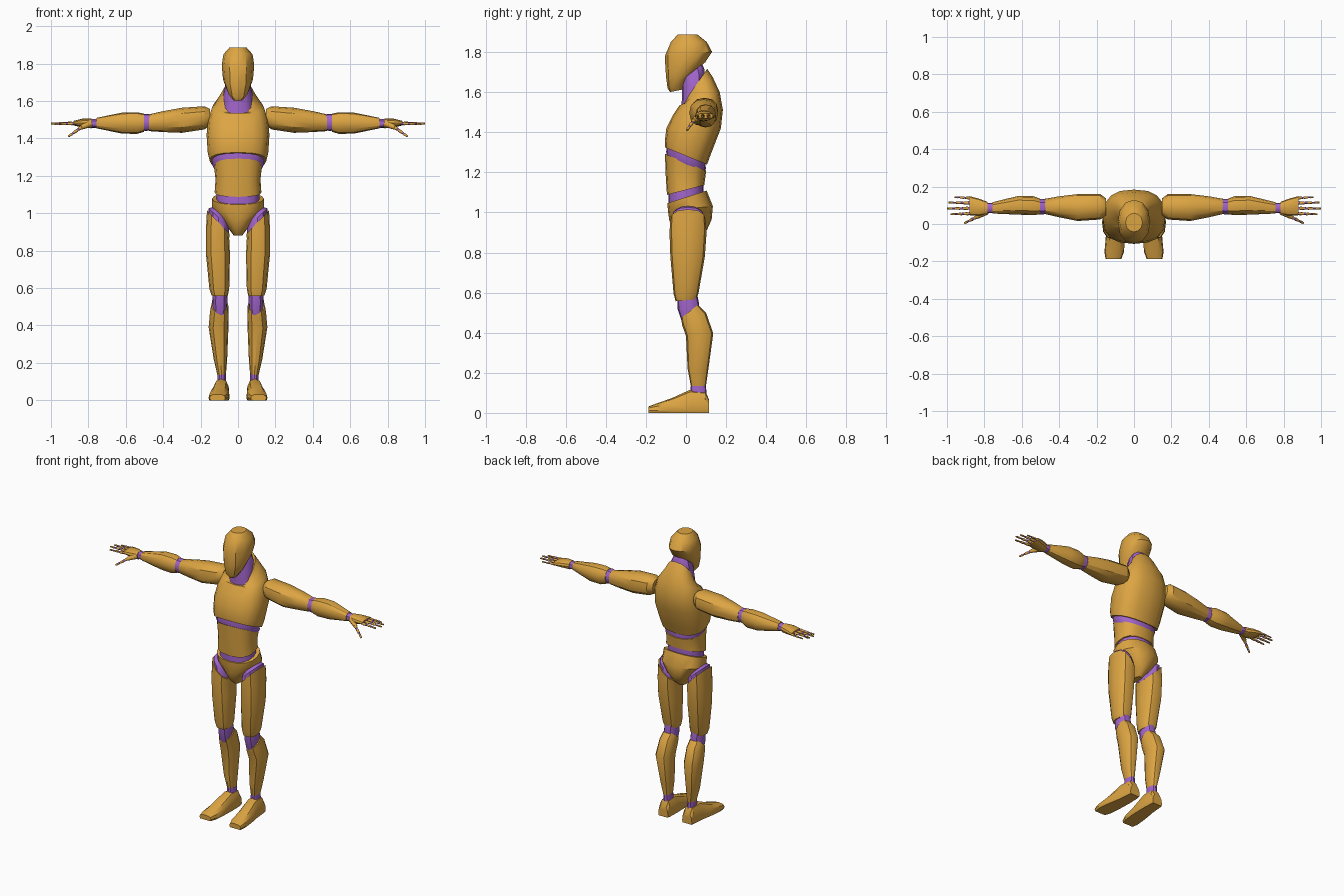
import bpy, bmesh, math
from mathutils import Vector


def material(name, rgb):
    m = bpy.data.materials.new(name)
    m.diffuse_color = (*rgb, 1)
    return m


GOLD = material("golden_shell", (0.72, 0.375, 0.055))
PURPLE = material("purple_joint", (0.36, 0.13, 0.60))


def finish(name, bm, mat, mirror, angle=32):
    bmesh.ops.recalc_face_normals(bm, faces=bm.faces)
    me = bpy.data.meshes.new(name)
    bm.to_mesh(me)
    bm.free()
    me.materials.append(mat)
    ob = bpy.data.objects.new(name, me)
    bpy.context.collection.objects.link(ob)
    bpy.ops.object.select_all(action='DESELECT')
    ob.select_set(True)
    bpy.context.view_layer.objects.active = ob
    bpy.ops.object.shade_smooth_by_angle(angle=math.radians(angle))
    if mirror:
        ob.modifiers.new("mirror", 'MIRROR').use_mirror_merge = False
    return ob


def loft(name, rings, mat, axis='z', n=12, power=2.3, mirror=False, floor=False):
    """Skin rings (centre xyz, radius a, radius b, slope a, slope b) along an axis."""
    bm = bmesh.new()
    loops = []
    for cx, cy, cz, ra, rb, *slope in rings:
        sa, sb = (slope + [0, 0])[:2]
        loop = []
        for i in range(n):
            t = 2 * math.pi * i / n
            c, s = math.cos(t), math.sin(t)
            a = ra * math.copysign(abs(c) ** (2 / power), c)
            b = rb * math.copysign(abs(s) ** (2 / power), s)
            d = sa * a + sb * b
            off = {'z': (a, b, d), 'x': (d, a, b), 'y': (a, d, b)}[axis]
            p = Vector((cx, cy, cz)) + Vector(off)
            if floor:
                p.z = max(p.z, 0)
            loop.append(bm.verts.new(p))
        loops.append(loop)
    for lo, hi in zip(loops, loops[1:]):
        for i in range(n):
            j = (i + 1) % n
            bm.faces.new((lo[i], lo[j], hi[j], hi[i]))
    bm.faces.new(loops[0])
    bm.faces.new(loops[-1])
    return finish(name, bm, mat, mirror)


# Head with the chin and jaw line sloping up to the back
loft("head", [
    (0, -0.045, 1.608, 0.028, 0.035, 0, 0.2),
    (0, -0.032, 1.655, 0.058, 0.060, 0, 0.6),
    (0, -0.002, 1.715, 0.080, 0.098, 0, 0.35),
    (0, 0.012, 1.790, 0.087, 0.118, 0, 0.1),
    (0, 0.014, 1.850, 0.078, 0.090),
    (0, 0.008, 1.887, 0.045, 0.050)], GOLD, power=2.1)

# Neck, leaning along the collar
loft("neck", [
    (0, 0.035, 1.580, 0.078, 0.058, 0, 1.3),
    (0, 0.035, 1.640, 0.077, 0.056, 0, 1.4),
    (0, 0.030, 1.700, 0.060, 0.050, 0, 0.8)], PURPLE)

# Rib cage rising into the shoulders and the back of the neck
loft("chest", [
    (0, 0.000, 1.282, 0.152, 0.105, 0, -0.41),
    (0, 0.010, 1.325, 0.162, 0.116, 0, -0.25),
    (0, 0.038, 1.420, 0.168, 0.136),
    (0, 0.060, 1.500, 0.160, 0.124, 0, 0.1),
    (0, 0.068, 1.568, 0.138, 0.100, 0, 0.33),
    (0, 0.058, 1.605, 0.098, 0.075, 0, 0.95),
    (0, 0.046, 1.630, 0.079, 0.060, 0, 1.45)], GOLD, n=16, power=2.5)

# Torso joints and the belly
loft("rib_joint", [
    (0, 0, 1.225, 0.118, 0.095, 0, -0.41),
    (0, 0, 1.262, 0.140, 0.099, 0, -0.41),
    (0, 0, 1.300, 0.140, 0.095, 0, -0.41)], PURPLE, n=16)
loft("belly", [
    (0, -0.002, 1.112, 0.125, 0.093, 0, 0.26),
    (0, -0.002, 1.180, 0.120, 0.099),
    (0, -0.002, 1.250, 0.128, 0.103, 0, -0.41)], GOLD, n=16, power=2.5)
loft("waist_joint", [
    (0, 0, 1.050, 0.115, 0.088, 0, 0.3),
    (0, 0, 1.130, 0.115, 0.088, 0, 0.26)], PURPLE, n=16)

# Pelvis tapering down to the crotch
loft("pelvis", [
    (0, 0.014, 0.880, 0.022, 0.050),
    (0, 0.018, 0.915, 0.048, 0.088),
    (0, 0.022, 0.965, 0.092, 0.106),
    (0, 0.022, 1.020, 0.138, 0.112, 0, 0.1),
    (0, 0.005, 1.078, 0.138, 0.098, 0, 0.32)], GOLD, n=16, power=2.3)

# Legs
loft("hip_joint", [
    (0.105, 0.010, 0.925, 0.056, 0.084, 0.95, 0),
    (0.103, 0.010, 0.975, 0.054, 0.082, 0.95, 0),
    (0.098, 0.010, 1.000, 0.040, 0.062, 0.8, 0)], PURPLE, mirror=True)
loft("thigh", [
    (0.098, 0.000, 0.562, 0.044, 0.052, 0, 0.1),
    (0.100, 0.000, 0.595, 0.053, 0.062),
    (0.107, 0.008, 0.780, 0.064, 0.086),
    (0.109, 0.010, 0.890, 0.062, 0.092, 0.4, 0),
    (0.106, 0.010, 0.953, 0.060, 0.090, 1.05, 0)], GOLD, mirror=True, power=2.5)
loft("knee", [
    (0.097, 0.020, 0.475, 0.036, 0.040, 0, 0.6),
    (0.097, 0.012, 0.530, 0.041, 0.054, 0, 0.2),
    (0.097, 0.006, 0.590, 0.038, 0.050)], PURPLE, mirror=True)
loft("shin", [
    (0.087, 0.062, 0.130, 0.022, 0.037),
    (0.094, 0.060, 0.220, 0.036, 0.052),
    (0.104, 0.068, 0.390, 0.053, 0.068, 0, 0.1),
    (0.100, 0.040, 0.470, 0.050, 0.060, 0, 0.5),
    (0.098, 0.018, 0.507, 0.046, 0.042, 0, 0.8)], GOLD, mirror=True)
loft("ankle", [
    (0.087, 0.062, 0.095, 0.024, 0.040),
    (0.087, 0.062, 0.138, 0.023, 0.038)], PURPLE, mirror=True)
loft("foot", [
    (0.088, 0.115, 0.012, 0.036, 0.055),
    (0.088, 0.095, 0.012, 0.040, 0.097),
    (0.090, 0.020, 0.012, 0.045, 0.103),
    (0.099, -0.070, 0.012, 0.052, 0.062),
    (0.106, -0.150, 0.012, 0.052, 0.034),
    (0.110, -0.188, 0.012, 0.042, 0.020)], GOLD, 'y', power=2.6, mirror=True, floor=True)

# Arms held straight out to the sides
loft("upper_arm", [
    (0.150, 0.092, 1.512, 0.045, 0.045),
    (0.180, 0.092, 1.510, 0.068, 0.062),
    (0.300, 0.088, 1.497, 0.072, 0.067),
    (0.400, 0.092, 1.490, 0.056, 0.056),
    (0.475, 0.094, 1.484, 0.041, 0.045)], GOLD, 'x', mirror=True)
loft("elbow", [
    (0.455, 0.094, 1.485, 0.036, 0.040),
    (0.490, 0.092, 1.486, 0.042, 0.046),
    (0.525, 0.094, 1.486, 0.038, 0.042)], PURPLE, 'x', mirror=True)
loft("forearm", [
    (0.502, 0.094, 1.484, 0.042, 0.048),
    (0.540, 0.098, 1.482, 0.051, 0.058),
    (0.620, 0.100, 1.482, 0.050, 0.056),
    (0.757, 0.086, 1.482, 0.030, 0.028)], GOLD, 'x', mirror=True)
loft("wrist", [
    (0.745, 0.086, 1.481, 0.027, 0.024),
    (0.795, 0.086, 1.480, 0.027, 0.023)], PURPLE, 'x', mirror=True)
loft("palm", [
    (0.783, 0.086, 1.480, 0.032, 0.026),
    (0.830, 0.090, 1.482, 0.046, 0.024),
    (0.880, 0.098, 1.482, 0.051, 0.012)], GOLD, 'x', mirror=True)

# Fingers and thumb: shell segments alternating with joints
shells, joints = bmesh.new(), bmesh.new()


def segment(bm, p, q, r1, r2):
    d = q - p
    res = bmesh.ops.create_cone(bm, cap_ends=True, segments=8, radius1=r1, radius2=r2, depth=d.length)
    rot = d.to_track_quat('Z', 'Y')
    for v in res['verts']:
        v.co = rot @ v.co + (p + q) / 2


digits = [((0.872, 0.056, 1.480), (0.980, 0.052, 1.476), 0.0085),
          ((0.872, 0.084, 1.482), (1.000, 0.083, 1.480), 0.0085),
          ((0.872, 0.112, 1.482), (0.992, 0.115, 1.480), 0.0085),
          ((0.868, 0.138, 1.480), (0.960, 0.144, 1.476), 0.0075),
          ((0.825, 0.045, 1.468), (0.906, 0.005, 1.411), 0.0100)]
for start, end, r in digits:
    a, b = Vector(start), Vector(end)
    for k in range(3):
        p, m, q = (a.lerp(b, (k + f) / 3) for f in (0, 0.36, 1))
        taper = 1 - 0.18 * k
        segment(joints, p - (b - a) * 0.03, m + (b - a) * 0.02, r * taper * 0.85, r * taper * 0.85)
        segment(shells, m, q, r * taper * 1.1, r * taper * 0.85)
# Thumb base blending into the palm
segment(shells, Vector((0.79, 0.068, 1.480)), Vector((0.840, 0.038, 1.458)), 0.020, 0.012)
finish("finger_shells", shells, GOLD, True, 50)
finish("finger_joints", joints, PURPLE, True, 50)
